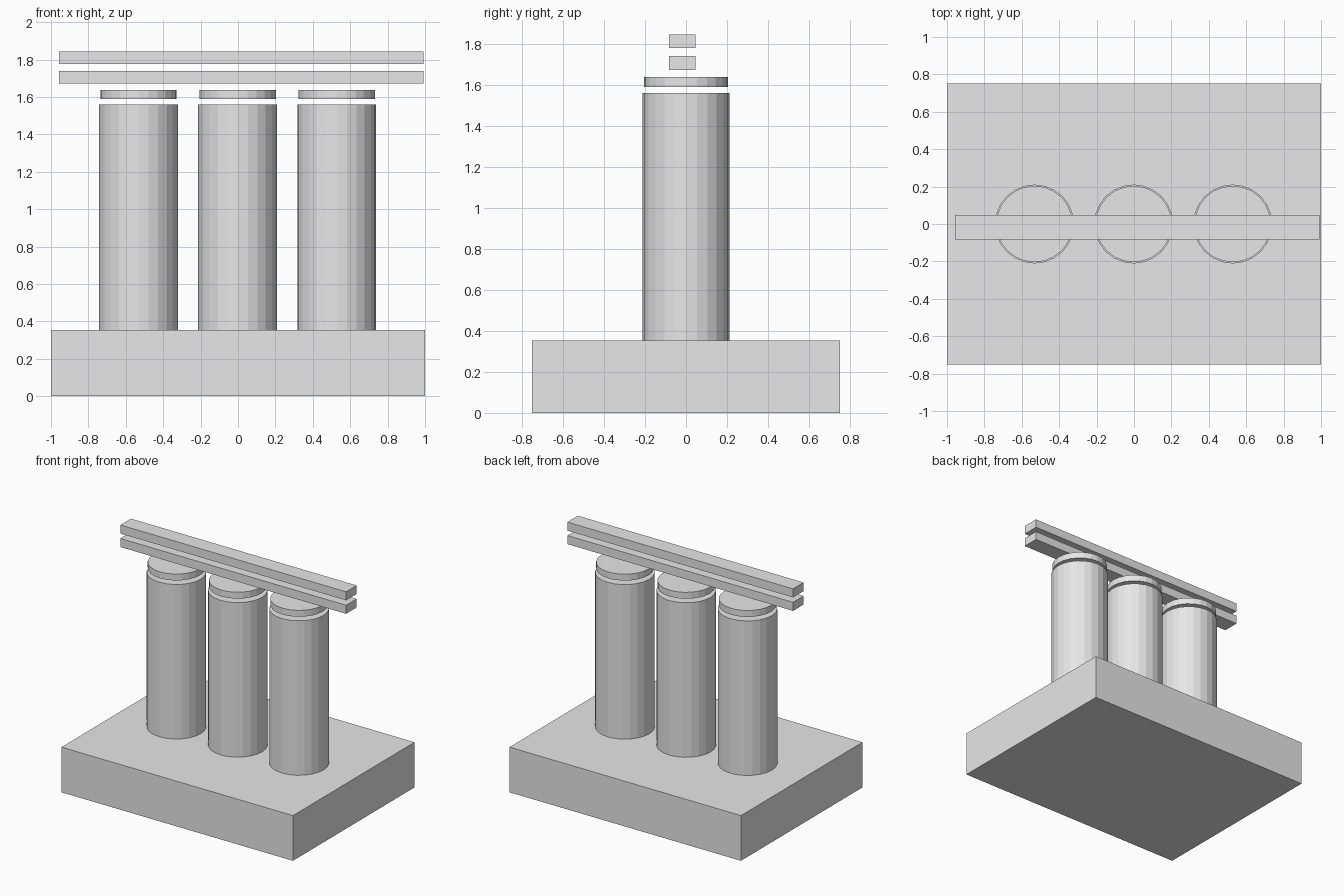
import bpy

default = bpy.data.objects.get("Cube")
if default:
    bpy.data.objects.remove(default, do_unlink=True)

stone = bpy.data.materials.new("light grey")
stone.use_nodes = True
GREY = (0.8, 0.8, 0.8, 1)
stone.diffuse_color = GREY
stone.node_tree.nodes["Principled BSDF"].inputs["Base Color"].default_value = GREY


def finish(name):
    obj = bpy.context.object
    obj.name = name
    obj.data.name = name
    obj.data.materials.append(stone)
    return obj


def box(name, size, x, y, bottom):
    bpy.ops.mesh.primitive_cube_add(size=1, location=(x, y, bottom + size[2] / 2))
    obj = finish(name)
    obj.scale = size
    bpy.ops.object.transform_apply(location=False, rotation=False, scale=True)


def drum(name, radius, x, bottom, top):
    bpy.ops.mesh.primitive_cylinder_add(vertices=24, radius=radius, depth=top - bottom,
                                        location=(x, 0, (bottom + top) / 2))
    finish(name)


# Plinth
box("base", (2, 1.5, 0.353), 0, 0, 0)

# Three columns, each with a separate disc hovering above it
for side, x in (("right", -0.532), ("middle", -0.002), ("left", 0.528)):
    drum(side + "_column", 0.211, x, 0.353, 1.56)
    drum(side + "_capital", 0.204, x, 1.588, 1.638)

# Two parallel beams across the top
for name, bottom in (("lower_beam", 1.672), ("upper_beam", 1.777)):
    box(name, (1.95, 0.13, 0.067), 0.017, -0.018, bottom)
